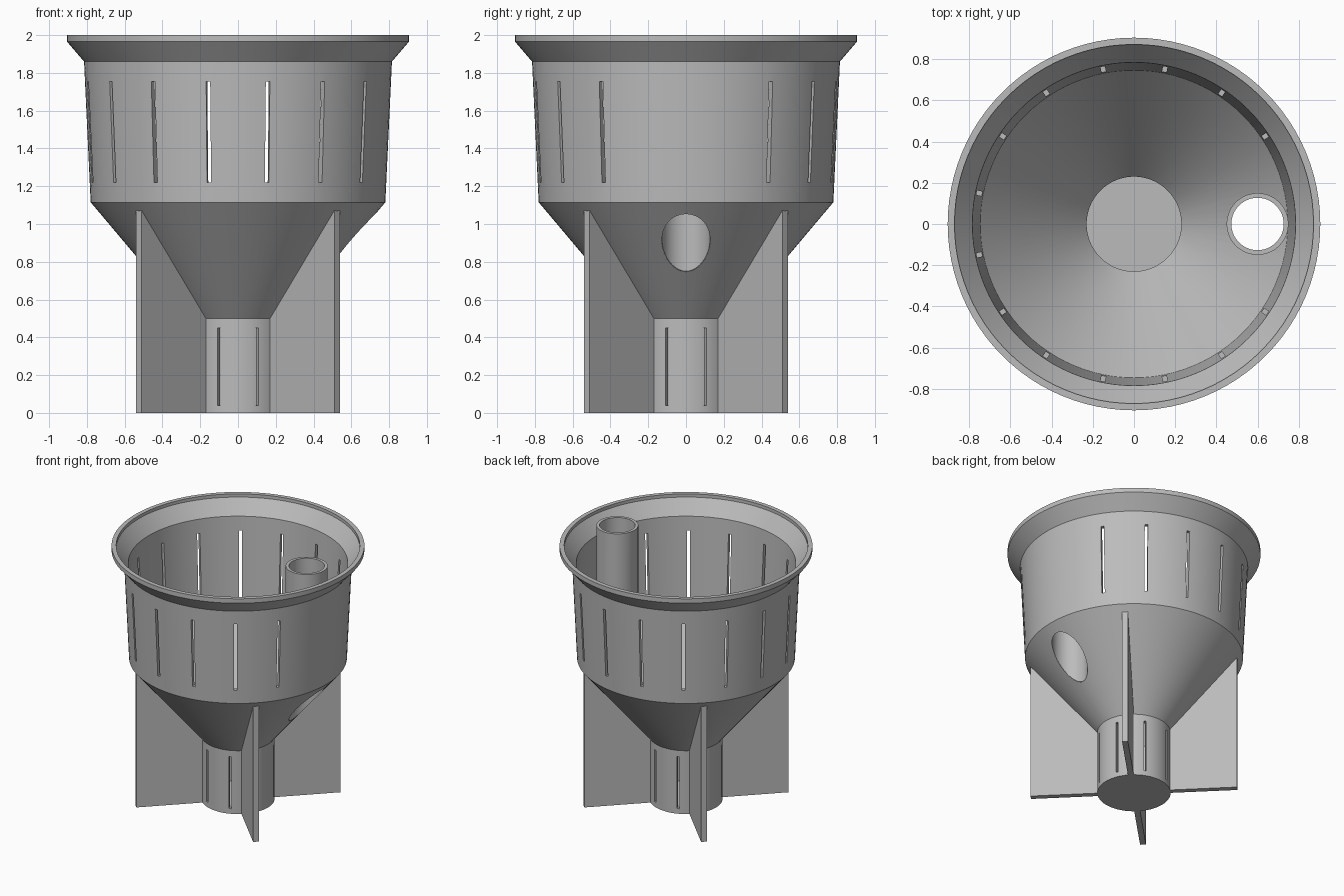
import bpy, bmesh, math
from mathutils import Matrix, Vector

if "Cube" in bpy.data.objects:
    bpy.data.objects.remove(bpy.data.objects["Cube"], do_unlink=True)

SEG = 96
grey = bpy.data.materials.new("plain grey")
grey.use_nodes = True
colour = (0.5, 0.5, 0.5, 1)
grey.diffuse_color = colour
grey.node_tree.nodes["Principled BSDF"].inputs["Base Color"].default_value = colour


def finish(bm, name):
    bmesh.ops.remove_doubles(bm, verts=bm.verts, dist=1e-5)
    bmesh.ops.recalc_face_normals(bm, faces=bm.faces)
    mesh = bpy.data.meshes.new(name)
    bm.to_mesh(mesh)
    bm.free()
    mesh.materials.append(grey)
    obj = bpy.data.objects.new(name, mesh)
    bpy.context.collection.objects.link(obj)
    return obj


def select(obj):
    bpy.ops.object.select_all(action='DESELECT')
    obj.select_set(True)
    bpy.context.view_layer.objects.active = obj


def smooth(obj):
    select(obj)
    bpy.ops.object.shade_smooth_by_angle(angle=math.radians(25))


def cut(obj, cutter):
    mod = obj.modifiers.new("cut", 'BOOLEAN')
    mod.operation, mod.solver, mod.object = 'DIFFERENCE', 'EXACT', cutter
    select(obj)
    bpy.ops.object.modifier_apply(modifier=mod.name)
    bpy.data.objects.remove(cutter, do_unlink=True)


def cone_z(r):
    """Height of the outer funnel surface at radius r."""
    return 0.5 + (r - 0.262) * 0.615 / 0.518


# Hollow pot: wick cup, funnel, basket wall and flared rim as one lathed shell
profile = [(0, 0), (0.262, 0), (0.262, 0.5), (0.78, 1.115), (0.815, 1.86),
           (0.905, 1.965), (0.905, 2), (0.872, 2), (0.872, 1.975),
           (0.785, 1.865), (0.747, 1.125), (0.23, 0.512), (0.23, 0.035), (0, 0.035)]
bm = bmesh.new()
points = [bm.verts.new((r, 0, z)) for r, z in profile]
edges = [bm.edges.new(pair) for pair in zip(points, points[1:])]
bmesh.ops.spin(bm, geom=points + edges, cent=(0, 0, 0), axis=(0, 0, 1),
               angle=math.tau, steps=SEG, use_duplicate=False)
pot = finish(bm, "pot_shell")


# Slots, cut radially through the basket wall and the wick cup
def slot(bm, angle, r0, r1, z0, z1, width):
    centre = Vector(((r0 + r1) / 2, 0, (z0 + z1) / 2))
    size = Matrix.Diagonal((r1 - r0, width, z1 - z0, 1))
    bmesh.ops.create_cube(bm, size=1, matrix=Matrix.Rotation(angle, 4, 'Z')
                          @ Matrix.Translation(centre) @ size)


bm = bmesh.new()
for i in range(1, 15):  # none beside the filling tube
    slot(bm, math.tau * (i + 0.5) / 16, 0.7, 0.88, 1.22, 1.755, 0.022)
for i in range(8):
    slot(bm, math.tau * (i + 0.5) / 8, 0.2, 0.3, 0.04, 0.45, 0.018)
cut(pot, finish(bm, "slot_cutter"))

# Hole where the filling tube leaves the funnel
TUBE_X, TUBE_IN, TUBE_OUT = 0.6, 0.127, 0.15
bm = bmesh.new()
bmesh.ops.create_cone(bm, cap_ends=True, segments=SEG, radius1=0.13, radius2=0.13,
                      depth=0.7, matrix=Matrix.Translation((TUBE_X, 0, 0.95)))
cut(pot, finish(bm, "hole_cutter"))
smooth(pot)

# Filling tube, its lower end trimmed to the slope of the funnel
bm = bmesh.new()
rings = []
for i in range(SEG):
    a = math.tau * i / SEG
    ring = []
    for radius, top, lift in ((TUBE_IN, False, 0), (TUBE_IN, True, 0),
                              (TUBE_OUT, True, 0), (TUBE_OUT, False, 0.012)):
        x, y = TUBE_X + radius * math.cos(a), radius * math.sin(a)
        z = 2 if top else cone_z(math.hypot(x, y)) + lift
        ring.append(bm.verts.new((x, y, z)))
    rings.append(ring)
for i, ring in enumerate(rings):
    other = rings[(i + 1) % SEG]
    for j in range(4):
        k = (j + 1) % 4
        bm.faces.new((ring[j], other[j], other[k], ring[k]))
smooth(finish(bm, "filling_tube"))

# Four diagonal fins that form the stand
FIN_R, FIN_T = 0.742, 0.042
for i, name in enumerate(("back_left", "back_right", "front_right", "front_left")):
    bm = bmesh.new()
    outline = [(0.245, 0), (FIN_R, 0), (FIN_R, cone_z(FIN_R) + 0.004),
               (0.262, 0.504), (0.245, 0.49)]
    face = bm.faces.new([bm.verts.new((r, -FIN_T / 2, z)) for r, z in outline])
    side = bmesh.ops.extrude_face_region(bm, geom=[face])["geom"]
    bmesh.ops.translate(bm, vec=(0, FIN_T, 0),
                        verts=[v for v in side if isinstance(v, bmesh.types.BMVert)])
    bm.transform(Matrix.Rotation(math.tau * (i + 0.5) / 4, 4, 'Z'))
    finish(bm, name + "_fin")
